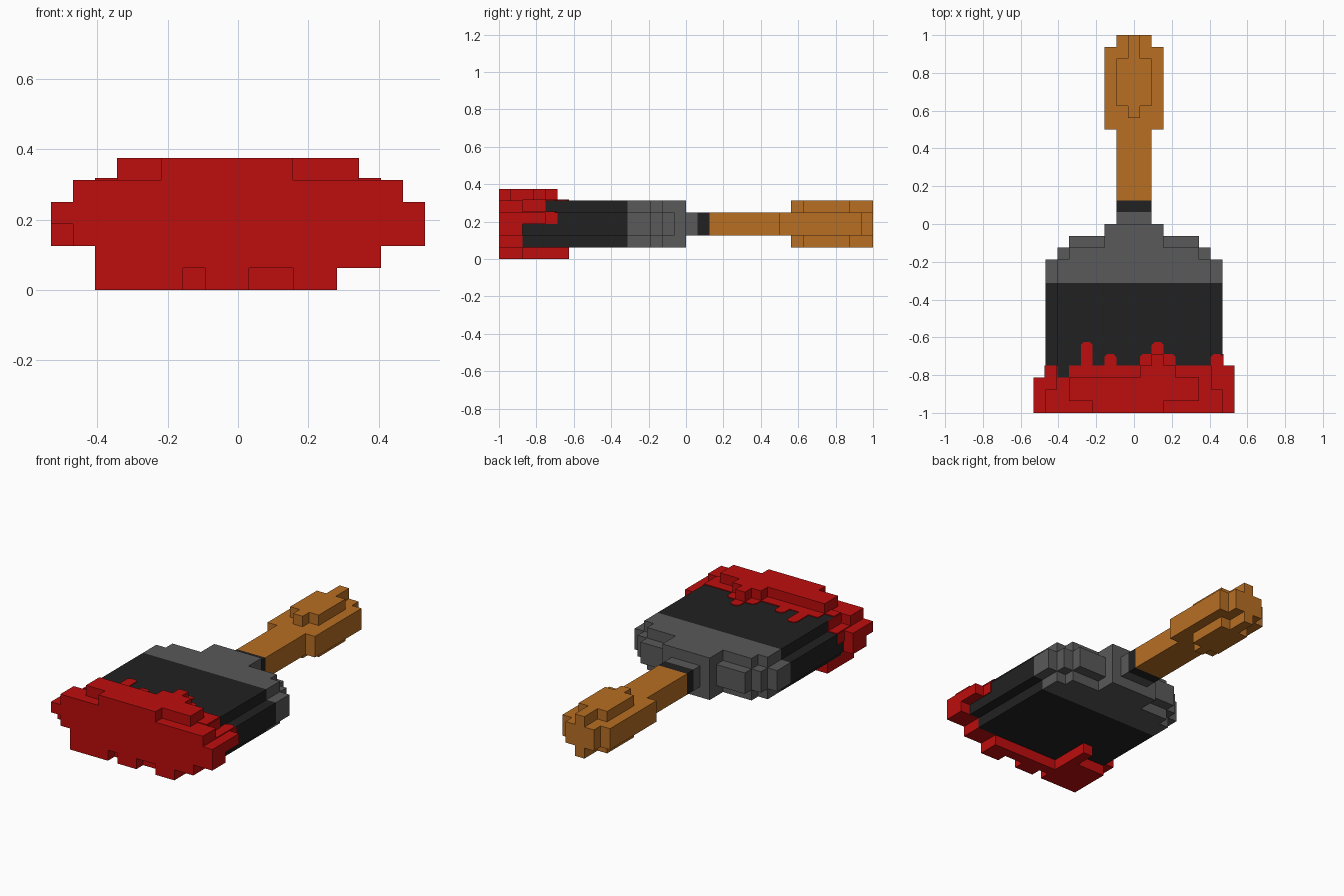
import bpy
import bmesh
from mathutils import Vector

cube = bpy.data.objects.get("Cube")
if cube:
    bpy.data.objects.remove(cube, do_unlink=True)

U = 1 / 16      # one block
T = 0.08        # paint film thickness, in blocks


def material(name, r, g, b):
    m = bpy.data.materials.new(name)
    m.use_nodes = True
    m.diffuse_color = (r, g, b, 1)
    m.node_tree.nodes["Principled BSDF"].inputs["Base Color"].default_value = (r, g, b, 1)
    return m


RED = material("red_paint", 0.51, 0.004, 0.004)
BLACK = material("black_bristle", 0.0155, 0.0155, 0.0155)
GREY = material("grey_metal", 0.1, 0.1, 0.1)
WOOD = material("orange_wood", 0.479, 0.156, 0.017)


def prism(bm, outline, z0, z1):
    """Extrude a flat outline between two heights."""
    face = bm.faces.new([bm.verts.new(Vector((x, y, z0)) * U) for x, y in outline])
    top = bmesh.ops.extrude_face_region(bm, geom=[face])["geom"]
    verts = [v for v in top if isinstance(v, bmesh.types.BMVert)]
    bmesh.ops.translate(bm, verts=verts, vec=(0, 0, (z1 - z0) * U))


def finish(name, bm, mat):
    bmesh.ops.recalc_face_normals(bm, faces=bm.faces)
    mesh = bpy.data.meshes.new(name)
    bm.to_mesh(mesh)
    bm.free()
    mesh.materials.append(mat)
    ob = bpy.data.objects.new(name, mesh)
    bpy.context.collection.objects.link(ob)


def blocks(name, mat, boxes):
    """Boxes given as x0, x1, y0, y1, z0, z1 in blocks."""
    bm = bmesh.new()
    for x0, x1, y0, y1, z0, z1 in boxes:
        prism(bm, [(x0, y0), (x1, y0), (x1, y1), (x0, y1)], z0, z1)
    finish(name, bm, mat)


def stepped(name, mat, layers):
    """Centred outlines, each mirrored in x from (half width, y) corners."""
    bm = bmesh.new()
    for half, z0, z1 in layers:
        prism(bm, half + [(-x, y) for x, y in reversed(half)], z0, z1)
    finish(name, bm, mat)


# Bristles: a wide middle with narrower top and bottom layers
stepped("bristles", BLACK, [
    ([(7.5, -14), (7.5, -5)], 2, 4),
    ([(6.5, -14), (6.5, -5)], 1, 2),
    ([(6.5, -14), (6.5, -5)], 4, 5),
])

# Metal ferrule with stepped shoulders
middle = [(7.5, -5), (7.5, -3), (6.5, -3), (6.5, -2), (5.5, -2), (5.5, -1), (2.5, -1), (2.5, 0)]
outer = [(6.5, -5), (6.5, -3), (5.5, -3), (5.5, -2), (2.5, -2), (2.5, 0)]
stepped("ferrule", GREY, [(middle, 2, 4), (outer, 1, 2), (outer, 4, 5)])
blocks("ferrule_neck", GREY, [(-1.5, 1.5, 0, 1, 2, 4)])
blocks("neck_band", BLACK, [(-1.5, 1.5, 1, 2, 2, 4)])

# Wooden handle with a swollen grip
shaft = [(1.5, 2), (1.5, 8), (2.5, 8), (2.5, 15), (1.5, 15), (1.5, 16)]
pad = [(0.5, 9), (0.5, 10), (1.5, 10), (1.5, 14), (0.5, 14), (0.5, 16)]
stepped("handle", WOOD, [(shaft, 2, 4), (pad, 1, 2), (pad, 4, 5)])

# Thick paint coating the bristle tips
blocks("paint_core", RED, [
    (-6.5, 6.5, -16, -14, 1, 2),
    (-7.5, 7.5, -16, -14, 2, 5),
    (7.5, 8.5, -16, -12, 3, 4),
    (7.5, 8.5, -16, -14, 2, 3),
    (-8.5, -7.5, -16, -13, 3, 4),
    (-8.5, -7.5, -15, -13, 2, 3),
])
blocks("paint_top", RED, [
    (-3.5, 2.5, -16, -15, 5, 6),
    (-5.5, 5.5, -15, -13, 5, 6),
    (0.5, 3.5, -13, -12, 5, 6),
    (1.5, 2.5, -12, -11, 5, 6),
])
blocks("paint_underside", RED, [
    (-6.5, -2.5, -16, -12, 0, 1),
    (-3.5, -2.5, -12, -10, 0, 1),
    (-2.5, 4.5, -15, -14, 0, 1),
    (-1.5, 0.5, -16, -15, 0, 1),
    (2.5, 4.5, -16, -15, 0, 1),
])

# Thin paint films on the bristle faces
blocks("paint_film", RED, [
    (-5.5, 6.5, -14, -12, 5, 5 + T),
    (-6.5, -5.5, -14, -13, 5, 5 + T),
    (-7.5, -6.5, -14, -12, 4, 4 + T),
    (6.5, 7.5, -14, -12, 4, 4 + T),
    (6.5, 6.5 + T, -14, -12, 4, 5),
    (-6.5 - T, -6.5, -14, -12, 4, 5),
    (7.5, 7.5 + T, -12, -11, 3, 4),
    (-7.5 - T, -7.5, -13, -12, 3, 4),
])

# Drips with clipped tips running up the top
bm = bmesh.new()
for x0, x1, tip, z in [(-4.5, -3.5, -10, 5), (-2.5, -1.5, -11, 5), (0.5, 3.5, -11, 5),
                       (1.5, 2.5, -10, 5), (6.5, 7.5, -11, 4)]:
    c = 0.25
    prism(bm, [(x0, -12), (x1, -12), (x1, tip - c), (x1 - c, tip), (x0 + c, tip), (x0, tip - c)],
          z, z + T)
finish("paint_drips", bm, RED)
